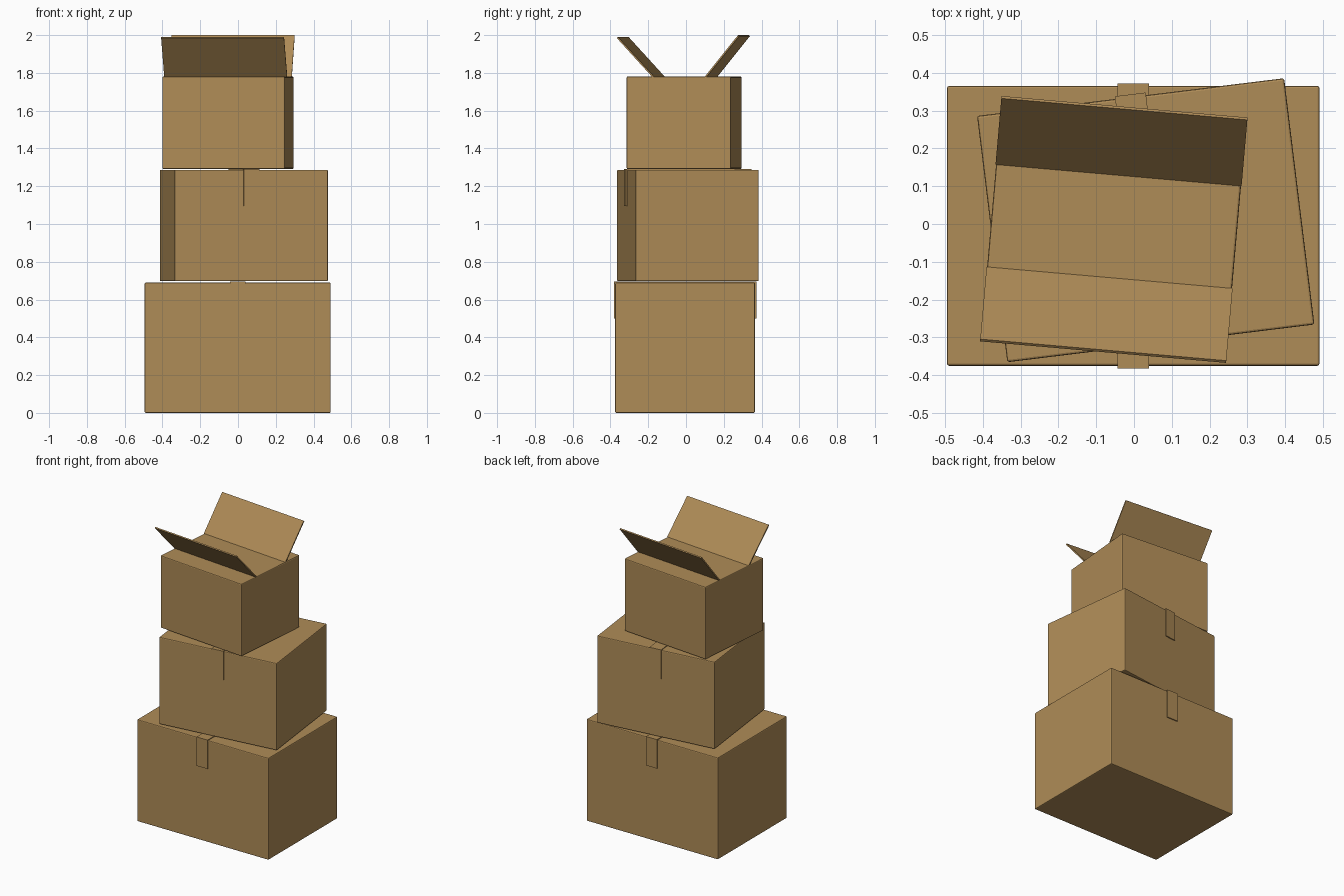
import bpy, math
from mathutils import Matrix, Vector

if "Cube" in bpy.data.objects:
    bpy.data.objects.remove(bpy.data.objects["Cube"])

card = bpy.data.materials.new("cardboard")
card.diffuse_color = (0.43, 0.262, 0.095, 1)
card.use_nodes = True
card.node_tree.nodes["Principled BSDF"].inputs["Base Color"].default_value = card.diffuse_color


def block(name, frame, centre, size, tilt=0.0, bevel=0.0):
    """Cuboid placed in the local frame of its carton, tilted about local x."""
    bpy.ops.mesh.primitive_cube_add(size=1)
    ob = bpy.context.object
    ob.name = name
    ob.data.transform(Matrix.Diagonal((*size, 1)))
    ob.matrix_world = frame @ Matrix.Translation(centre) @ Matrix.Rotation(tilt, 4, 'X')
    ob.data.materials.append(card)
    if bevel:
        mod = ob.modifiers.new("soft_edges", 'BEVEL')
        mod.width = bevel
        mod.segments = 2
    return ob


def carton(name, x, y, z, size, angle):
    frame = Matrix.Translation((x, y, z)) @ Matrix.Rotation(math.radians(angle), 4, 'Z')
    block(name, frame, (0, 0, size[2] / 2), size, bevel=0.006)
    return frame


def tape(name, frame, size):
    """Strip over the lid, folded down on the front and the back."""
    t, w, drop = 0.007, 0.082, 0.195
    _, d, h = size
    block(name + "_top", frame, (0, 0, h + t / 2 - 0.002), (w, d + 2 * t, t))
    for side, label in ((-1, "front"), (1, "back")):
        block(f"{name}_{label}", frame, (0, side * (d + t) / 2, h - drop / 2 + 0.004),
              (w, t, drop))


# Bottom and middle cartons, sealed with tape
size = (0.985, 0.74, 0.69)
tape("bottom_tape", carton("bottom_box", -0.002, -0.005, 0, size, 0), size)
size = (0.818, 0.656, 0.59)
tape("middle_tape", carton("middle_box", 0.031, 0.01, 0.697, size, 7), size)

# Top carton with two raised flaps
frame = carton("top_box", -0.053, -0.01, 1.291, (0.65, 0.555, 0.49), -5)
for name, hinge, tip in (("front_flap", (-0.135, 0.487), (-0.327, 0.697)),
                         ("back_flap", (0.142, 0.487), (0.318, 0.706))):
    a, b = Vector(hinge), Vector(tip)
    mid, run = (a + b) / 2, b - a
    block(name, frame, (0, mid.x, mid.y), (0.653, run.length, 0.008),
          tilt=math.atan2(run.y, run.x))
